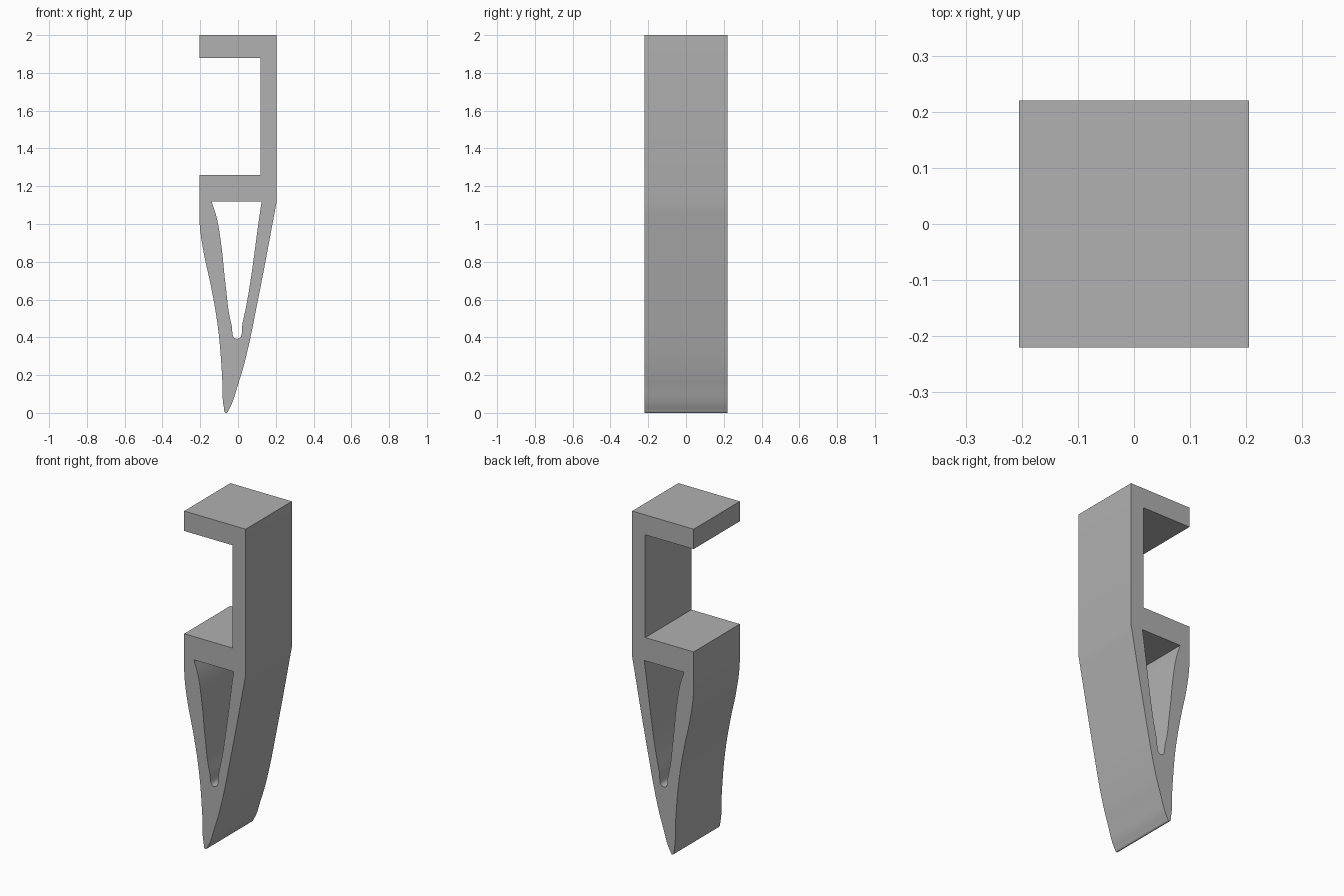
import bpy
import bmesh
import math

cube = bpy.data.objects.get("Cube")
if cube:
    bpy.data.objects.remove(cube, do_unlink=True)

HALF_DEPTH = 0.22
CORNER, SMOOTH = "VECTOR", "AUTO"

# Plain grey material
grey = bpy.data.materials.new("plain grey")
grey.use_nodes = True
colour = (0.44, 0.44, 0.44, 1)
grey.diffuse_color = colour
grey.node_tree.nodes["Principled BSDF"].inputs["Base Color"].default_value = colour


def add_loop(curve, points):
    """Closed bezier loop from (x, z, handle type) points."""
    spline = curve.splines.new("BEZIER")
    spline.bezier_points.add(len(points) - 1)
    spline.use_cyclic_u = True
    spline.resolution_u = 8
    for bp, (x, z, kind) in zip(spline.bezier_points, points):
        bp.co = (x, z, 0)
        bp.handle_left_type = bp.handle_right_type = kind


# Outline: open hook above, curved spike below
outline = [
    (-0.205, 2.0, CORNER), (0.205, 2.0, CORNER), (0.205, 1.12, CORNER),
    (0.106, 0.60, SMOOTH), (0.037, 0.275, SMOOTH), (0.0, 0.15, SMOOTH),
    (-0.047, 0.02, SMOOTH), (-0.064, 0.0, SMOOTH), (-0.075, 0.03, SMOOTH),
    (-0.085, 0.21, SMOOTH), (-0.106, 0.45, SMOOTH), (-0.143, 0.67, SMOOTH),
    (-0.182, 0.85, SMOOTH), (-0.203, 1.0, SMOOTH), (-0.205, 1.12, CORNER),
    (-0.205, 1.26, CORNER), (0.118, 1.26, CORNER), (0.118, 1.88, CORNER),
    (-0.205, 1.88, CORNER),
]
# Tapered window through the spike
window = [
    (-0.14, 1.12, CORNER), (0.125, 1.12, CORNER), (0.025, 0.48, SMOOTH),
    (-0.005, 0.392, SMOOTH), (-0.035, 0.47, SMOOTH), (-0.066, 0.68, SMOOTH),
    (-0.09, 0.9, SMOOTH), (-0.112, 1.03, SMOOTH),
]

curve = bpy.data.curves.new("clip_profile", "CURVE")
curve.dimensions = "2D"
curve.fill_mode = "BOTH"
curve.extrude = HALF_DEPTH
add_loop(curve, outline)
add_loop(curve, window)
helper = bpy.data.objects.new("clip_profile", curve)
bpy.context.collection.objects.link(helper)

# Turn the extruded profile into a welded solid, standing upright
bpy.context.view_layer.update()
graph = bpy.context.evaluated_depsgraph_get()
mesh = bpy.data.meshes.new_from_object(helper.evaluated_get(graph))
bpy.data.objects.remove(helper, do_unlink=True)
bm = bmesh.new()
bm.from_mesh(mesh)
bmesh.ops.remove_doubles(bm, verts=bm.verts, dist=0.0001)
for v in bm.verts:
    x, z, d = v.co
    v.co = (x, -d, z)
bmesh.ops.recalc_face_normals(bm, faces=bm.faces)
bm.to_mesh(mesh)
bm.free()

clip = bpy.data.objects.new("hooked_clip", mesh)
bpy.context.collection.objects.link(clip)
mesh.materials.clear()
mesh.materials.append(grey)

# Smooth curved walls, keep edges sharp
bpy.ops.object.select_all(action="DESELECT")
clip.select_set(True)
bpy.context.view_layer.objects.active = clip
bpy.ops.object.shade_smooth_by_angle(angle=math.radians(30))
